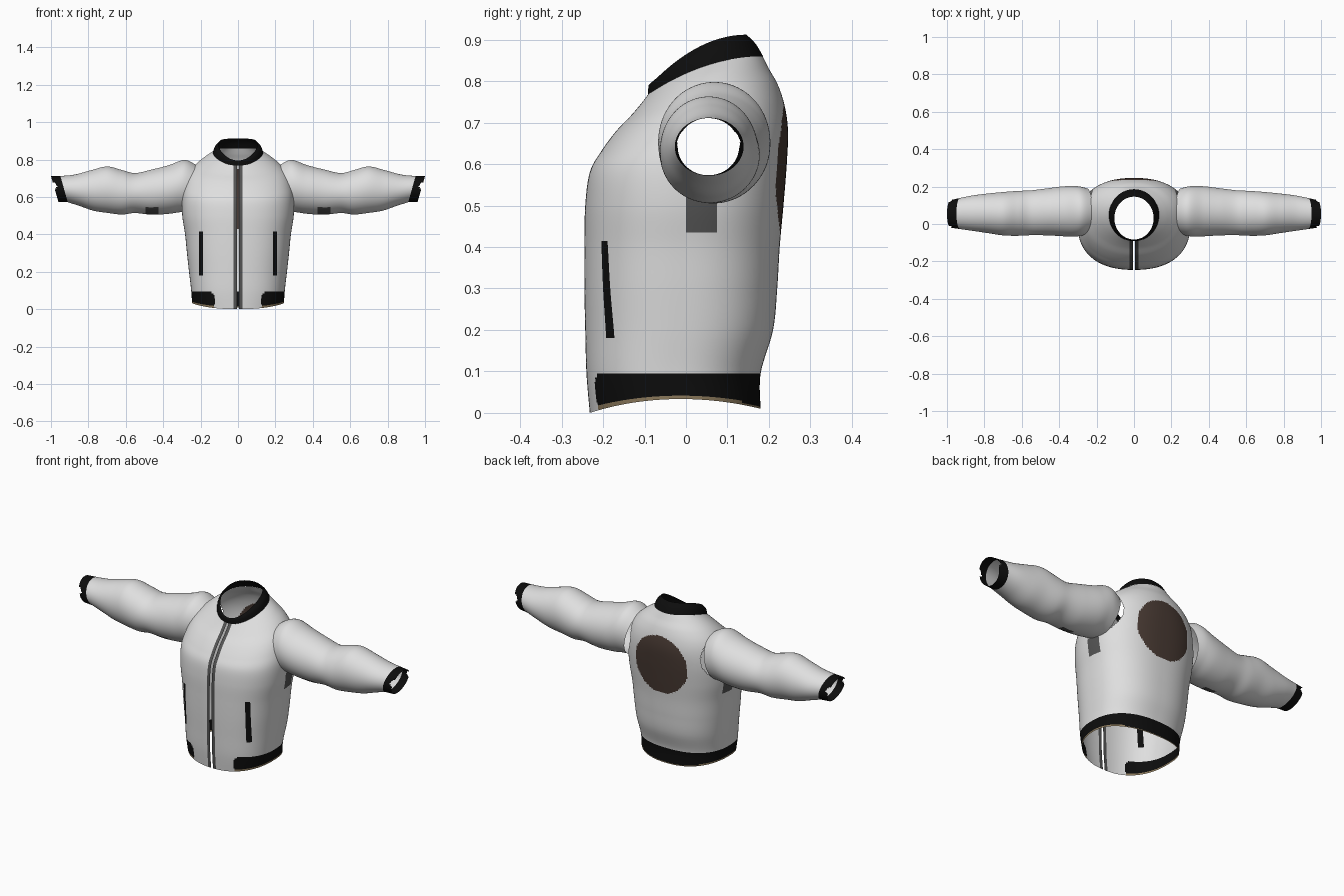
import bpy, bmesh
from math import sin, cos, pi, copysign

if "Cube" in bpy.data.objects:
    bpy.data.objects.remove(bpy.data.objects["Cube"], do_unlink=True)


def material(name, rgb):
    m = bpy.data.materials.new(name)
    m.use_nodes = True
    m.diffuse_color = (*rgb, 1)
    bsdf = m.node_tree.nodes["Principled BSDF"]
    bsdf.inputs["Base Color"].default_value = (*rgb, 1)
    bsdf.inputs["Roughness"].default_value = 0.8
    return m


MATS = [
    material("white cloth", (0.74, 0.74, 0.74)),
    material("black rib knit", (0.004, 0.004, 0.004)),
    material("dark grey tape", (0.09, 0.09, 0.09)),
    material("brown patch", (0.065, 0.042, 0.033)),
    material("tan lining", (0.27, 0.20, 0.11)),
]
CLOTH, BLACK, GREY, BROWN, TAN = range(5)


def smooth_rows(rows, steps):
    """Catmull-Rom interpolation through rows of section values."""
    out = []
    for i in range(len(rows) - 1):
        a, b = rows[max(i - 1, 0)], rows[i]
        c, d = rows[i + 1], rows[min(i + 2, len(rows) - 1)]
        for k in range(steps):
            t = k / steps
            out.append([q + t / 2 * (r - p + t * (2*p - 5*q + 4*r - s + t * (3*(q - r) + s - p)))
                        for p, q, r, s in zip(a, b, c, d)])
    return out + [rows[-1]]


def loft(rows, section, cols):
    """Open tube through all rows; section(row, angle) gives a point."""
    bm = bmesh.new()
    rings = [[bm.verts.new(section(r, 2 * pi * (j + 0.5) / cols - pi / 2))
              for j in range(cols)] for r in rows]
    for lo, hi in zip(rings, rings[1:]):
        for j in range(cols):
            k = (j + 1) % cols
            bm.faces.new((lo[j], lo[k], hi[k], hi[j]))
    return bm


def cut(bm, axis, *places):
    normal = [float(axis == i) for i in range(3)]
    for p in places:
        bmesh.ops.bisect_plane(bm, geom=bm.verts[:] + bm.edges[:] + bm.faces[:],
                               plane_co=[n * p for n in normal], plane_no=normal, dist=1e-5)


def drop_faces(bm, test):
    doomed = [f for f in bm.faces if test(f.calc_center_median())]
    bmesh.ops.delete(bm, geom=doomed, context="FACES")


def finish(name, bm, colour):
    for f in bm.faces:
        f.material_index = colour(f.calc_center_median())
        f.smooth = True
    me = bpy.data.meshes.new(name)
    bm.to_mesh(me)
    bm.free()
    for m in MATS:
        me.materials.append(m)
    ob = bpy.data.objects.new(name, me)
    bpy.context.collection.objects.link(ob)
    return ob


# Body sections: back height, front drop, half width, front y, back y, squareness
BODY = [
    (0.01, 0.01, 0.246, -0.232, 0.18, 2.3),
    (0.095, 0, 0.25, -0.24, 0.18, 2.4),
    (0.2, 0, 0.262, -0.243, 0.21, 2.4),
    (0.3, 0, 0.273, -0.245, 0.22, 2.4),
    (0.4, 0, 0.283, -0.245, 0.226, 2.4),
    (0.5, 0, 0.298, -0.243, 0.235, 2.4),
    (0.6, 0.02, 0.3, -0.232, 0.243, 2.4),
    (0.68, 0.05, 0.288, -0.205, 0.246, 2.3),
    (0.74, 0.06, 0.265, -0.168, 0.238, 2.2),
    (0.79, 0.07, 0.225, -0.13, 0.222, 2.1),
    (0.83, 0.08, 0.178, -0.105, 0.2, 2),
    (0.86, 0.09, 0.133, -0.09, 0.185, 2),
]
COLLAR = [
    (0.86, 0.093, 0.134, -0.092, 0.186, 2),
    (0.89, 0.1, 0.124, -0.09, 0.168, 2),
    (0.912, 0.117, 0.105, -0.083, 0.146, 2),
]


def hem_lift(y):
    s = min(1, abs(y + 0.026) / 0.206)
    return 0.028 * (1 - s * s)


def body_section(row, a):
    z, drop, rx, yf, yb, n = row
    c, s = (copysign(abs(v) ** (2 / n), v) for v in (cos(a), sin(a)))
    y = (yf + yb) / 2 + s * (yb - yf) / 2
    z -= drop * ((1 - s) / 2) ** 2
    return rx * c, y, z + hem_lift(y) * max(0, 1 - z / 0.095)


# Torso, with the zip opening and armholes cut out
torso = loft(smooth_rows(BODY, 10), body_section, 240)
for side in (-1, 1):
    cut(torso, 0, *(side * x for x in (0.006, 0.024, 0.187, 0.209)))
cut(torso, 2, 0.095, 0.18, 0.415, 0.435, 0.53)
cut(torso, 1, 0.0, 0.075)
drop_faces(torso, lambda p: abs(p.x) < 0.006 and p.y < 0)
drop_faces(torso, lambda p: abs(p.x) > 0.18
           and ((p.y - 0.07) / 0.115) ** 2 + ((p.z - 0.645) / 0.115) ** 2 < 1)


def torso_colour(p):
    x, front = abs(p.x), p.y < 0
    if front and x < 0.024:
        return GREY
    if front and 0.187 < x < 0.209 and 0.18 < p.z < 0.415:
        return BLACK
    corner = 0.125 + max(0, p.z - 0.07) ** 2 * 40
    if p.z < 0.095 and not (front and x < corner):
        return TAN if p.z < 0.017 + hem_lift(p.y) * 0.9 else BLACK
    if p.y > 0.1 and p.x ** 2 + (p.z - 0.588) ** 2 < 0.162 ** 2:
        return BROWN
    if x > 0.25 and 0 < p.y < 0.075 and 0.435 < p.z < 0.53:
        return GREY
    return CLOTH


finish("torso", torso, torso_colour)
finish("collar", loft(smooth_rows(COLLAR, 5), body_section, 96), lambda p: BLACK)

# Sleeve sections: x, lean, centre y, centre z, half depth, half height
SLEEVE = [
    (0.25, -0.22, 0.068, 0.645, 0.122, 0.125),
    (0.3, -0.1, 0.068, 0.658, 0.134, 0.14),
    (0.37, 0, 0.068, 0.64, 0.134, 0.13),
    (0.46, 0, 0.065, 0.626, 0.126, 0.121),
    (0.55, 0, 0.06, 0.621, 0.12, 0.107),
    (0.62, 0, 0.057, 0.625, 0.12, 0.119),
    (0.7, 0, 0.055, 0.639, 0.116, 0.124),
    (0.78, 0.05, 0.057, 0.635, 0.106, 0.108),
    (0.86, 0.15, 0.058, 0.636, 0.095, 0.084),
    (0.93, 0.28, 0.056, 0.642, 0.083, 0.07),
]
CUFF = [
    (0.93, 0.28, 0.056, 0.642, 0.083, 0.07),
    (0.98, 0.29, 0.054, 0.642, 0.074, 0.069),
]


def notch(p):
    return abs(p.z - 0.657) < 0.02 and abs(p.x) > 0.965 + abs(p.z - 0.657) * 0.8


def sleeve_colour(p):
    vent = 0.42 < abs(p.x) < 0.5 and p.z < 0.545 and p.y < 0.05
    return GREY if vent else CLOTH


for side, label in ((1, "left"), (-1, "right")):
    def sleeve_section(row, a):
        x, lean, y, z, ry, rz = row
        up = rz * sin(a)
        return side * (x + lean * up), y + side * ry * cos(a), z + up

    sleeve = loft(smooth_rows(SLEEVE, 8), sleeve_section, 64)
    finish(label + "_sleeve", sleeve, sleeve_colour)
    cuff = loft(smooth_rows(CUFF, 12), sleeve_section, 64)
    drop_faces(cuff, notch)
    finish(label + "_cuff", cuff, lambda p: BLACK)
